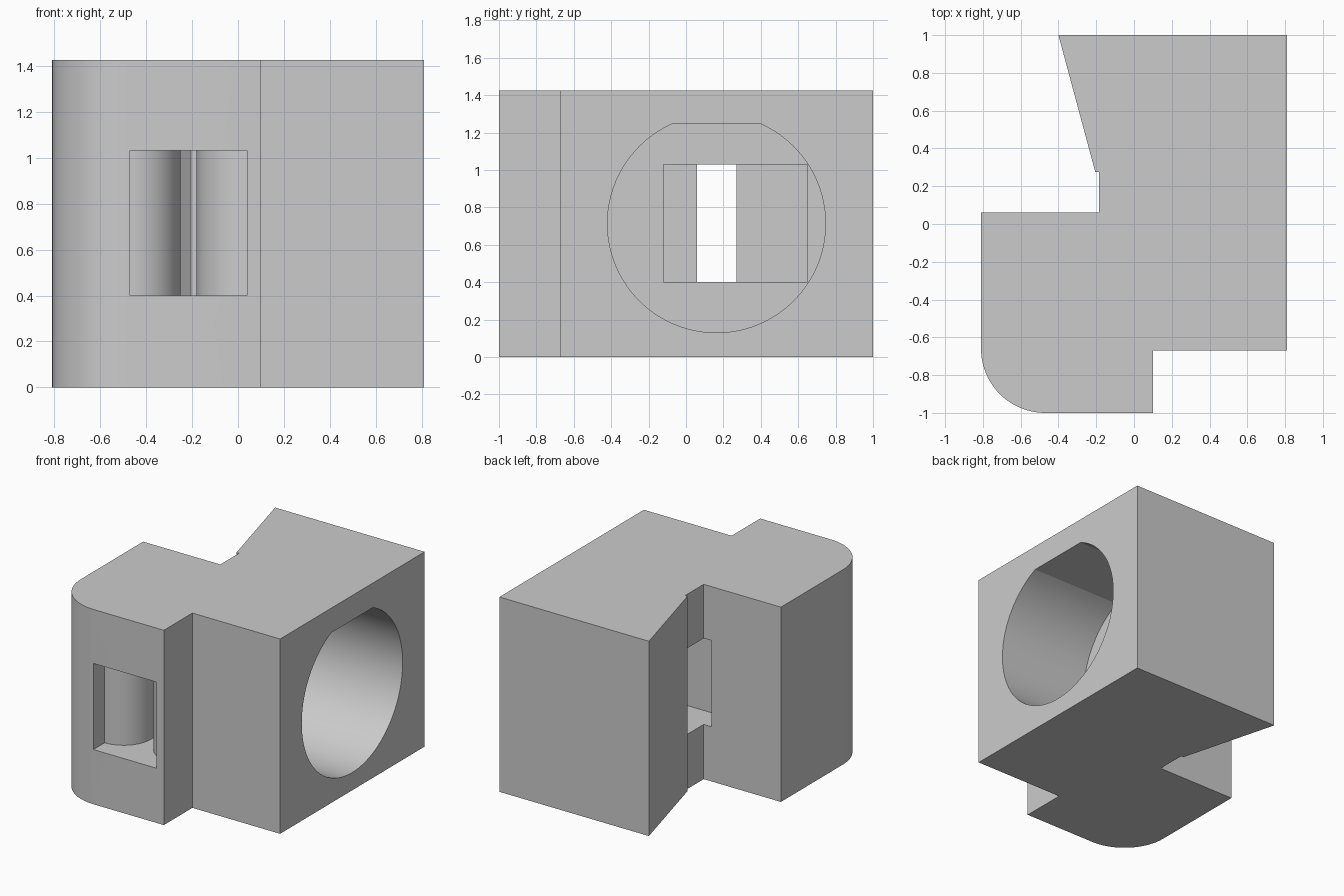
import bpy, bmesh, math
from mathutils import Vector

cube = bpy.data.objects.get("Cube")
if cube:
    bpy.data.objects.remove(cube, do_unlink=True)

# Single plain grey
grey = bpy.data.materials.new("plain_grey")
grey.use_nodes = True
grey.diffuse_color = (0.6, 0.6, 0.6, 1)
grey.node_tree.nodes["Principled BSDF"].inputs["Base Color"].default_value = (0.6, 0.6, 0.6, 1)


def arc(cx, cy, r, start, end, steps):
    """Points along a circular arc, angles in degrees."""
    angles = [math.radians(start + (end - start) * i / steps) for i in range(steps + 1)]
    return [(cx + r * math.cos(a), cy + r * math.sin(a)) for a in angles]


def prism(name, outline, offset):
    """Extrude a closed 3D outline along an offset."""
    bm = bmesh.new()
    face = bm.faces.new([bm.verts.new(p) for p in outline])
    extruded = bmesh.ops.extrude_face_region(bm, geom=[face])
    moved = [g for g in extruded["geom"] if isinstance(g, bmesh.types.BMVert)]
    bmesh.ops.translate(bm, verts=moved, vec=Vector(offset))
    bmesh.ops.recalc_face_normals(bm, faces=bm.faces)
    mesh = bpy.data.meshes.new(name)
    bm.to_mesh(mesh)
    bm.free()
    mesh.materials.append(grey)
    obj = bpy.data.objects.new(name, mesh)
    bpy.context.collection.objects.link(obj)
    return obj


def cut(target, cutter):
    mod = target.modifiers.new("cut", "BOOLEAN")
    mod.operation = "DIFFERENCE"
    mod.solver = "EXACT"
    mod.object = cutter
    bpy.context.view_layer.objects.active = target
    bpy.ops.object.modifier_apply(modifier=mod.name)
    bpy.data.objects.remove(cutter, do_unlink=True)


# Block with a rounded front corner, side notch and tapered rear flank
plan = arc(-0.47, -0.66, 0.34, 180, 270, 20) + [
    (0.10, -1), (0.10, -0.67), (0.81, -0.67), (0.81, 1), (-0.40, 1),
    (-0.205, 0.275), (-0.185, 0.275), (-0.185, 0.06), (-0.81, 0.06)]
body = prism("block_body", [(x, y, 0) for x, y in plan], (0, 0, 1.425))

# Round blind bore with a flat top, entering from the side
bore_y, bore_z, bore_r, flat_z = 0.163, 0.713, 0.583, 1.245
top = math.degrees(math.asin((flat_z - bore_z) / bore_r))
ring = arc(bore_y, bore_z, bore_r, 180 - top, 360 + top, 80)
cut(body, prism("bore_cutter", [(0.09, y, z) for y, z in ring], (1, 0, 0)))

# Flared front mouth, narrow slot and inner pocket joining the bore
slot = [(-0.47, -1.1)] + arc(-0.47, -0.65, 0.22, 90 - 180, 0, 16)
slot = slot[:1] + slot[1:] + [
    (-0.25, 0.27), (-0.18, 0.27), (-0.18, 0.65),
    (0.2, 0.65), (0.2, -0.12), (-0.18, -0.12)]
slot += arc(0.04, -0.65, 0.22, 180, 270, 16) + [(0.04, -1.1)]
cut(body, prism("slot_cutter", [(x, y, 0.40) for x, y in slot], (0, 0, 0.63)))

# Smooth the curved walls, keep the edges crisp
bpy.ops.object.select_all(action="DESELECT")
body.select_set(True)
bpy.context.view_layer.objects.active = body
bpy.ops.object.shade_smooth_by_angle(angle=math.radians(25))
